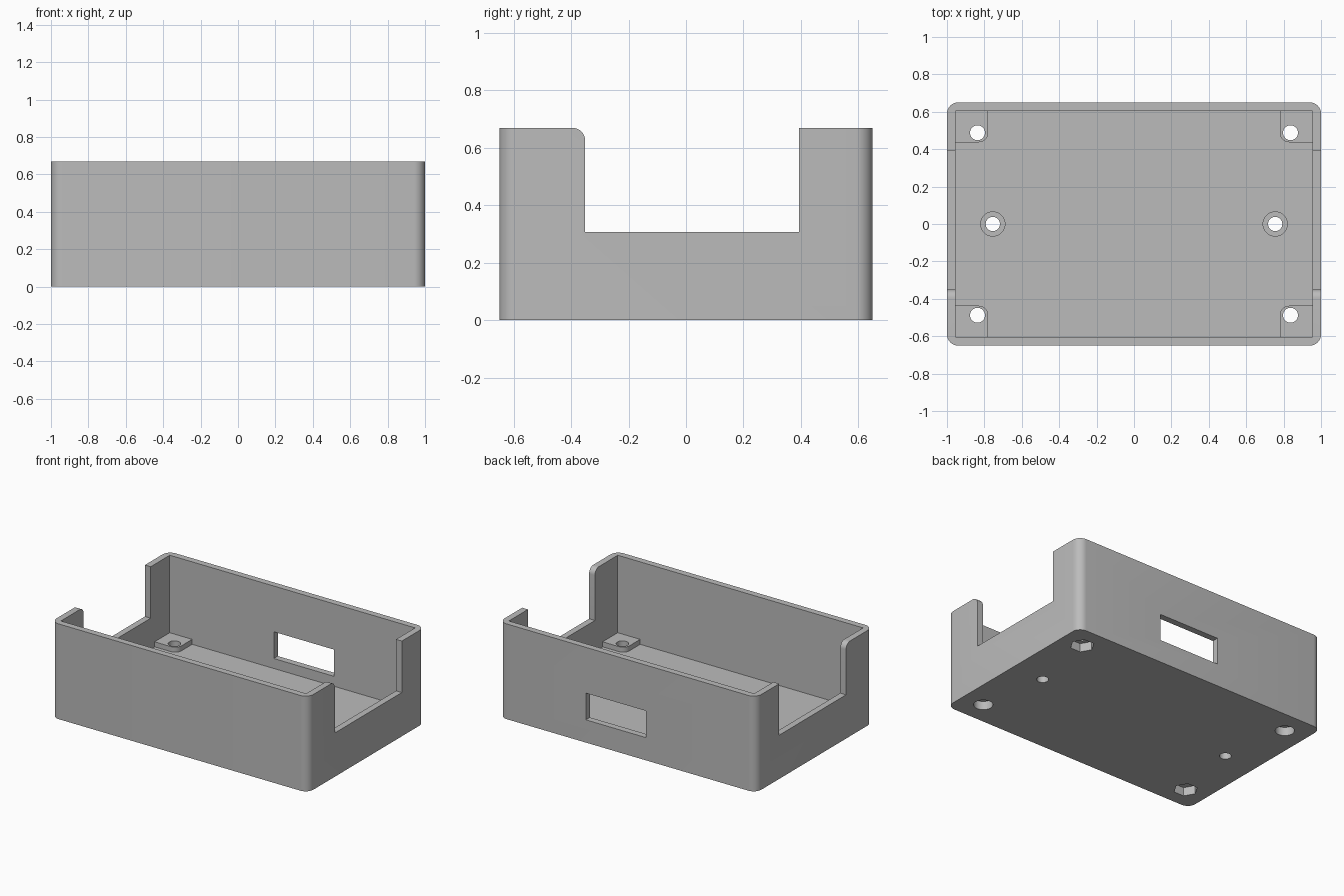
import bpy, bmesh, math
from mathutils import Vector

old = bpy.data.objects.get("Cube")
if old:
    bpy.data.objects.remove(old, do_unlink=True)

W, D, H = 1.0, 0.65, 0.67        # half width, half depth, height
WALL, FLOOR, PAD = 0.045, 0.09, 0.125
HOLE_X, HOLE_Y, MOUNT_X = 0.837, 0.488, 0.755

grey = bpy.data.materials.new("plain grey plastic")
grey.use_nodes = True
colour = (0.5, 0.5, 0.5, 1)
grey.diffuse_color = colour
grey.node_tree.nodes["Principled BSDF"].inputs["Base Color"].default_value = colour


def arc(cx, cy, r, start, end, steps=8):
    angles = [math.radians(start + (end - start) * i / steps) for i in range(steps + 1)]
    return [(cx + r * math.cos(a), cy + r * math.sin(a)) for a in angles]


def circle(cx, cy, r, sides=32):
    return arc(cx, cy, r, 0, 360, sides)[:-1]


def rect(x0, x1, y0, y1):
    return [(x0, y0), (x1, y0), (x1, y1), (x0, y1)]


def prism(name, profile, lo, hi, along_x=False):
    """Extrude a flat profile along z, or a (y, z) profile along x."""
    bm = bmesh.new()
    place = (lambda u, v: (lo, u, v)) if along_x else (lambda u, v: (u, v, lo))
    face = bm.faces.new([bm.verts.new(place(u, v)) for u, v in profile])
    made = bmesh.ops.extrude_face_region(bm, geom=[face])["geom"]
    step = Vector((hi - lo, 0, 0)) if along_x else Vector((0, 0, hi - lo))
    bmesh.ops.translate(bm, vec=step,
                        verts=[g for g in made if isinstance(g, bmesh.types.BMVert)])
    bmesh.ops.recalc_face_normals(bm, faces=bm.faces)
    mesh = bpy.data.meshes.new(name)
    bm.to_mesh(mesh)
    bm.free()
    mesh.materials.append(grey)
    obj = bpy.data.objects.new(name, mesh)
    bpy.context.collection.objects.link(obj)
    return obj


def combine(target, tool, operation):
    """Apply a boolean and discard the tool."""
    tool.hide_render = True
    mod = target.modifiers.new("join", "BOOLEAN")
    mod.operation, mod.solver, mod.object = operation, "EXACT", tool
    bpy.context.view_layer.objects.active = target
    bpy.ops.object.modifier_apply(modifier=mod.name)
    bpy.data.objects.remove(tool, do_unlink=True)


# Outer body with rounded upright corners
r = 0.06
outline = (arc(W - r, D - r, r, 0, 90) + arc(r - W, D - r, r, 90, 180)
           + arc(r - W, r - D, r, 180, 270) + arc(W - r, r - D, r, 270, 360))
case = prism("case", outline, 0, H)

# Open cavity
cavity = rect(WALL - W, W - WALL, WALL - D, D - WALL)
combine(case, prism("cavity_cutter", cavity, FLOOR, H + 0.2), "DIFFERENCE")

# Corner pads, each with one rounded inner corner
px, py, pr, overlap = 0.78, 0.437, 0.05, 0.02
ox, oy = W - WALL + overlap, D - WALL + overlap
pad_shape = [(ox, py), (ox, oy), (px, oy)] + arc(px + pr, py + pr, pr, 180, 270)
for sx in (-1, 1):
    for sy in (-1, 1):
        shape = [(sx * x, sy * y) for x, y in pad_shape]
        combine(case, prism("corner_pad", shape, FLOOR - overlap, PAD), "UNION")

# Side openings, with the front upper corner rounded
ny0, ny1, sill, nr = -0.351, 0.393, 0.308, 0.045
opening = ([(ny0, sill), (ny1, sill), (ny1, H + 0.2), (ny0 - nr, H + 0.2)]
           + arc(ny0 - nr, H - nr, nr, 90, 0))
combine(case, prism("side_opening_cutter", opening, -W - 0.2, W + 0.2, True), "DIFFERENCE")

# Rear port
port = rect(-0.145, 0.325, D - 0.15, D + 0.1)
combine(case, prism("rear_port_cutter", port, 0.16, 0.348), "DIFFERENCE")

# Corner screw holes: hexagonal nut pockets on one diagonal, round ones on the other
for sx in (-1, 1):
    for sy in (-1, 1):
        x, y = sx * HOLE_X, sy * HOLE_Y
        combine(case, prism("screw_cutter", circle(x, y, 0.04), -0.1, 0.3), "DIFFERENCE")
        pocket = circle(x, y, 0.078, 6) if sx == sy else circle(x, y, 0.061)
        combine(case, prism("pocket_cutter", pocket, -0.1, 0.06), "DIFFERENCE")

# Mounting holes, recessed from inside
for sx in (-1, 1):
    x = sx * MOUNT_X
    combine(case, prism("mount_cutter", circle(x, 0, 0.038), -0.1, 0.2), "DIFFERENCE")
    combine(case, prism("recess_cutter", circle(x, 0, 0.065), 0.045, 0.2), "DIFFERENCE")

bpy.ops.object.select_all(action="DESELECT")
case.select_set(True)
bpy.context.view_layer.objects.active = case
bpy.ops.object.shade_smooth_by_angle(angle=math.radians(30))
